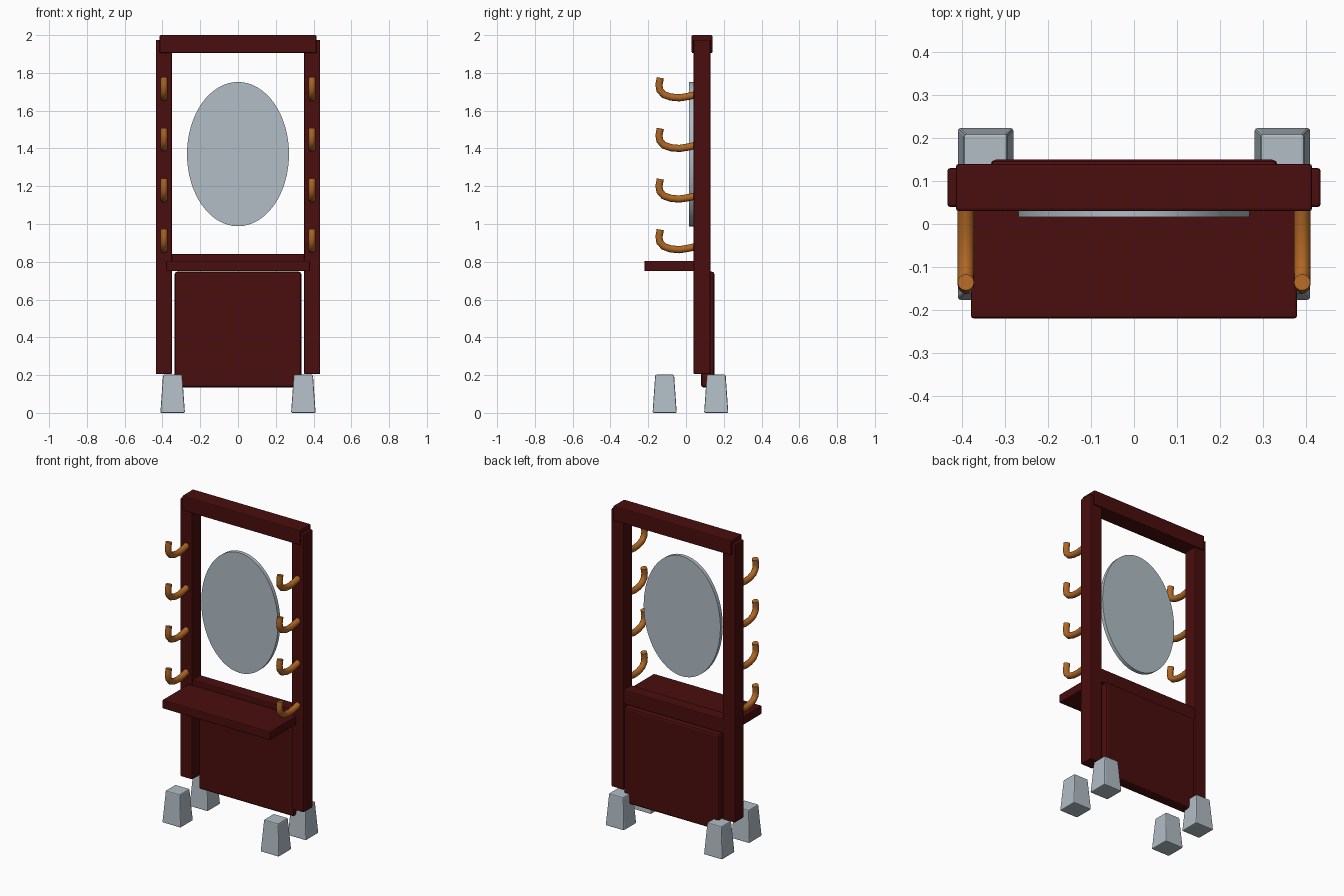
import bpy
import bmesh
from math import pi
from mathutils import Matrix, Vector

cube = bpy.data.objects.get("Cube")
if cube:
    bpy.data.objects.remove(cube, do_unlink=True)


def material(name, rgb):
    m = bpy.data.materials.new(name)
    m.use_nodes = True
    m.diffuse_color = (*rgb, 1)
    m.node_tree.nodes["Principled BSDF"].inputs["Base Color"].default_value = (*rgb, 1)
    return m


WOOD = material("dark red wood", (0.068, 0.004, 0.004))
SILVER = material("silver grey", (0.44, 0.51, 0.56))
BRASS = material("brass", (0.43, 0.135, 0.018))


def finish(name, bm, mat):
    bmesh.ops.recalc_face_normals(bm, faces=bm.faces)
    mesh = bpy.data.meshes.new(name)
    bm.to_mesh(mesh)
    bm.free()
    mesh.materials.append(mat)
    ob = bpy.data.objects.new(name, mesh)
    bpy.context.collection.objects.link(ob)
    return ob


def box(name, lo, hi, mat, bevel=0.006, taper=1.0):
    """Bevelled block between two corners, its top scaled by taper."""
    lo, hi = Vector(lo), Vector(hi)
    size, mid = hi - lo, (lo + hi) / 2
    bm = bmesh.new()
    bmesh.ops.create_cube(bm, size=1)
    for v in bm.verts:
        s = taper if v.co.z > 0 else 1
        v.co = mid + Vector((v.co.x * size.x * s, v.co.y * size.y * s, v.co.z * size.z))
    bmesh.ops.bevel(bm, geom=bm.edges[:], offset=bevel, segments=2,
                    profile=0.5, affect='EDGES')
    return finish(name, bm, mat)


def smooth(ob):
    bpy.ops.object.select_all(action='DESELECT')
    ob.select_set(True)
    bpy.context.view_layer.objects.active = ob
    bpy.ops.object.shade_smooth_by_angle(angle=pi / 5)


def hook(name, x, z):
    """Round bar swept along a J-shaped path in the YZ plane."""
    path = [(0.045, 0.022), (0.01, 0.014), (-0.035, 0.007), (-0.08, 0.011),
            (-0.118, 0.024), (-0.139, 0.048), (-0.143, 0.076), (-0.136, 0.113)]
    pts = [Vector((x, y, z + dz)) for y, dz in path]
    bm = bmesh.new()
    rings = []
    for i, p in enumerate(pts):
        tangent = (pts[min(i + 1, len(pts) - 1)] - pts[max(i - 1, 0)]).normalized()
        side = Vector((1, 0, 0))
        up = tangent.cross(side)
        ring = []
        for k in range(16):
            offset = Matrix.Rotation(2 * pi * k / 16, 3, tangent) @ up
            ring.append(bm.verts.new(p + offset * 0.019))
        rings.append(ring)
    for a, b in zip(rings, rings[1:]):
        for k in range(16):
            n = (k + 1) % 16
            bm.faces.new((a[k], a[n], b[n], b[k]))
    bm.faces.new(rings[0])
    bm.faces.new(rings[-1])
    smooth(finish(name, bm, BRASS))


# Frame, shelf and lower panel
box("top_rail", (-0.415, 0.03, 1.905), (0.415, 0.14, 2.0), WOOD)
box("middle_rail", (-0.36, 0.045, 0.75), (0.36, 0.125, 0.84), WOOD)
box("shelf", (-0.38, -0.22, 0.75), (0.38, 0.05, 0.805), WOOD)
box("lower_panel", (-0.335, 0.08, 0.135), (0.335, 0.15, 0.748), WOOD, bevel=0.013)

# Posts, hooks and feet on both sides
for side, s in (("left", 1), ("right", -1)):
    xs = sorted((s * 0.35, s * 0.435))
    box(side + "_post", (xs[0], 0.04, 0.205), (xs[1], 0.13, 1.975), WOOD)
    for i in range(4):
        hook(f"{side}_hook_{i + 1}", s * 0.392, 0.857 + i * 0.268)
    for end, y in (("front", -0.113), ("rear", 0.16)):
        box(f"{end}_{side}_foot", (s * 0.346 - 0.065, y - 0.064, 0),
            (s * 0.346 + 0.065, y + 0.064, 0.202), SILVER, bevel=0.006, taper=0.78)

# Oval mirror
bm = bmesh.new()
bmesh.ops.create_cone(bm, cap_ends=True, segments=64, radius1=1, radius2=1, depth=1)
for v in bm.verts:
    x, y, z = v.co
    v.co = (x * 0.27, 0.028 + z * 0.024, 1.37 + y * 0.382)
smooth(finish("oval_mirror", bm, SILVER))
